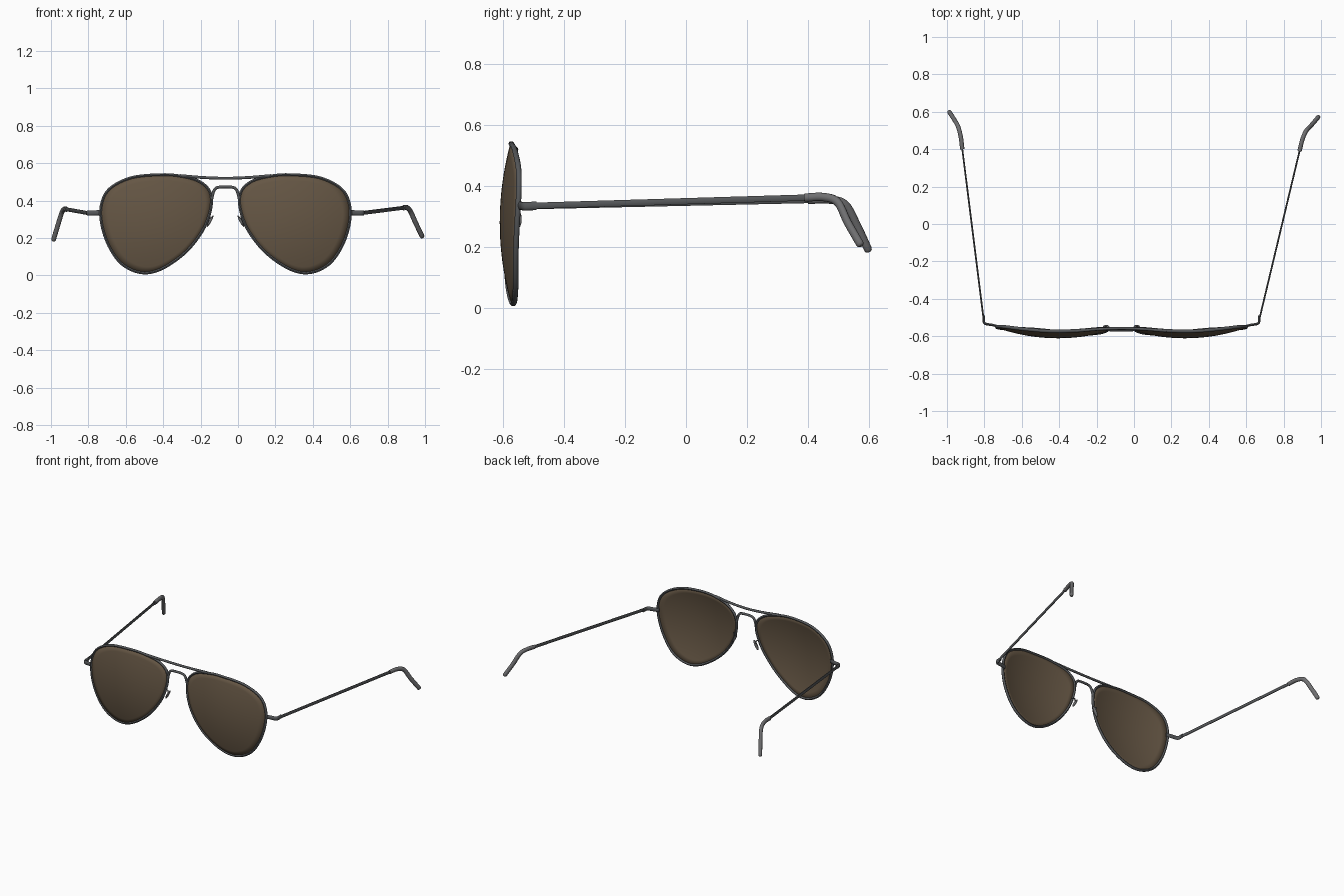
import bpy, bmesh, math
from mathutils import Vector, Matrix

if "Cube" in bpy.data.objects:
    bpy.data.objects.remove(bpy.data.objects["Cube"])

CX = -0.067                      # symmetry line of the front frame
LC = (0.34, 0.28)                # lens centre, measured from that line
# right lens outline (distance from symmetry line, height)
OUTLINE = [(.343, .538), (.503, .522), (.62, .462), (.664, .375), (.661, .27),
           (.622, .155), (.553, .06), (.45, .014), (.343, .034), (.215, .122),
           (.12, .243), (.078, .36), (.083, .446), (.14, .502), (.237, .53)]


def material(name, rgb):
    m = bpy.data.materials.new(name)
    m.diffuse_color = (*rgb, 1)
    m.use_nodes = True
    m.node_tree.nodes["Principled BSDF"].inputs["Base Color"].default_value = m.diffuse_color
    return m


LENS = material("brown_tint", (.13, .093, .058))
METAL = material("dark_metal", (.09, .095, .1))
TIP = material("grey_tip", (.16, .16, .165))


def finish(name, bm, mat, angle=40):
    bmesh.ops.recalc_face_normals(bm, faces=bm.faces)
    me = bpy.data.meshes.new(name)
    bm.to_mesh(me)
    bm.free()
    ob = bpy.data.objects.new(name, me)
    bpy.context.collection.objects.link(ob)
    me.materials.append(mat)
    bpy.ops.object.select_all(action='DESELECT')
    ob.select_set(True)
    bpy.context.view_layer.objects.active = ob
    bpy.ops.object.shade_smooth_by_angle(angle=math.radians(angle))
    return ob


def spline(pts, closed=False, n=6):
    """Smooth curve through the given points."""
    p = [Vector(q) for q in pts]
    if not closed:
        p = [2 * p[0] - p[1]] + p + [2 * p[-1] - p[-2]]
    k, out = len(p), []
    for i in (range(k) if closed else range(1, k - 2)):
        a, b, c, d = p[i - 1], p[i], p[(i + 1) % k], p[(i + 2) % k]
        for j in range(n):
            t = j / n
            out.append(.5 * (2 * b + (c - a) * t + (2 * a - 5 * b + 4 * c - d) * t * t
                             + (3 * b - a - 3 * c + d) * t ** 3))
    return out if closed else out + [p[-2]]


def sweep(name, path, rw, rh, mat, ref=(0, 0, 1), closed=False, sides=10, round_end=False):
    """Elliptical tube: rh along ref, rw across it."""
    bm, rings, n = bmesh.new(), [], len(path)
    path = [Vector(p) for p in path]
    scale = [1] * n
    if round_end:
        end = (path[-1] - path[-2]).normalized()
        path += [path[-1] + end * rw * .5, path[-1] + end * rw * .8]
        scale += [.85, .5]
        n += 2
    for i, p in enumerate(path):
        if closed:
            t = path[(i + 1) % n] - path[i - 1]
        else:
            t = path[min(i + 1, n - 1)] - path[max(i - 1, 0)]
        side = t.cross(Vector(ref)).normalized()
        up = side.cross(t).normalized()
        rings.append([bm.verts.new(p + scale[i] * (side * rw * math.cos(a) + up * rh * math.sin(a)))
                      for a in [math.tau * (j + .5) / sides for j in range(sides)]])
    for i in range(n if closed else n - 1):
        r, q = rings[i], rings[(i + 1) % n]
        for j in range(sides):
            k = (j + 1) % sides
            bm.faces.new((r[j], r[k], q[k], q[j]))
    if not closed:
        bm.faces.new(rings[0])
        bm.faces.new(rings[-1])
    return finish(name, bm, mat)


def dome(u, z):
    return -.608 + .52 * ((u - LC[0]) ** 2 + (z - LC[1]) ** 2)


edge = spline([(u, 0, z) for u, z in OUTLINE], True)
Y = (0, 1, 0)
for s, side in ((1, "right"), (-1, "left")):
    def P(u, y, z):
        return Vector((CX + s * u, y, z))

    # domed lens from concentric rings
    bm = bmesh.new()
    centre = bm.verts.new(P(LC[0], dome(*LC), LC[1]))
    prev = None
    for f in [k / 8 for k in range(1, 9)]:
        ring = []
        for e in edge:
            u, z = LC[0] + (e.x - LC[0]) * f, LC[1] + (e.z - LC[1]) * f
            ring.append(bm.verts.new(P(u, dome(u, z), z)))
        for j in range(len(ring)):
            k = (j + 1) % len(ring)
            if prev:
                bm.faces.new((prev[j], prev[k], ring[k], ring[j]))
            else:
                bm.faces.new((centre, ring[k], ring[j]))
        prev = ring
    lens = finish(side + "_lens", bm, LENS)
    mod = lens.modifiers.new("thickness", 'SOLIDIFY')
    mod.thickness, mod.offset = .006, 0

    # wire rim
    sweep(side + "_rim", [P(e.x, dome(e.x, e.z), e.z) for e in edge], .008, .009, METAL, Y, True)

    # end piece that wraps round to the hinge
    sweep(side + "_end_piece", spline([P(.655, -.549, .335), P(.69, -.54, .334), P(.725, -.534, .333),
                                       P(.736, -.522, .333), P(.737, -.49, .334)]), .007, .014, METAL)

    # nose pad and its wire arm
    bm = bmesh.new()
    bmesh.ops.create_uvsphere(bm, u_segments=14, v_segments=8, radius=1)
    bm.transform(Matrix.Translation(P(.082, -.552, .29)) @ Matrix.Rotation(-.49 * s, 4, 'Y')
                 @ Matrix.Diagonal((.007, .013, .035, 1)))
    finish(side + "_nose_pad", bm, TIP, 80)
    sweep(side + "_pad_arm", spline([P(.095, -.566, .325), P(.085, -.55, .318), P(.082, -.55, .295)]),
          .004, .004, METAL, (1, 0, 0), sides=8)

# brow bar and nose bridge
sweep("brow_bar", spline([(CX + u, y, z) for u, y, z in
                          [(-.24, -.572, .533), (-.12, -.562, .523), (0, -.558, .519),
                           (.12, -.562, .523), (.24, -.572, .533)]]), .008, .008, METAL, Y)
arch = [(.075, -.563, .40), (.066, -.565, .44), (.054, -.566, .463), (.03, -.566, .472)]
sweep("nose_bridge", spline([(CX - u, y, z) for u, y, z in arch]
                            + [(CX + u, y, z) for u, y, z in reversed(arch)]), .008, .008, METAL, Y)

# temples are opened by different amounts, so each has its own path
TEMPLES = {
    "right": ((.67, -.51, .334), [(.885, .39, .361), (.9, .45, .363), (.92, .497, .346),
                                  (.95, .53, .28), (.984, .57, .21)]),
    "left": ((-.804, -.51, .333), [(-.918, .4, .353), (-.926, .465, .355), (-.941, .522, .338),
                                   (-.964, .563, .265), (-.986, .597, .192)]),
}
for side, (hinge, tip) in TEMPLES.items():
    sweep(side + "_temple", [hinge, tip[0], tip[1]], .005, .011, METAL, sides=8)
    sweep(side + "_temple_tip", spline(tip), .012, .014, TIP, sides=12, round_end=True)
